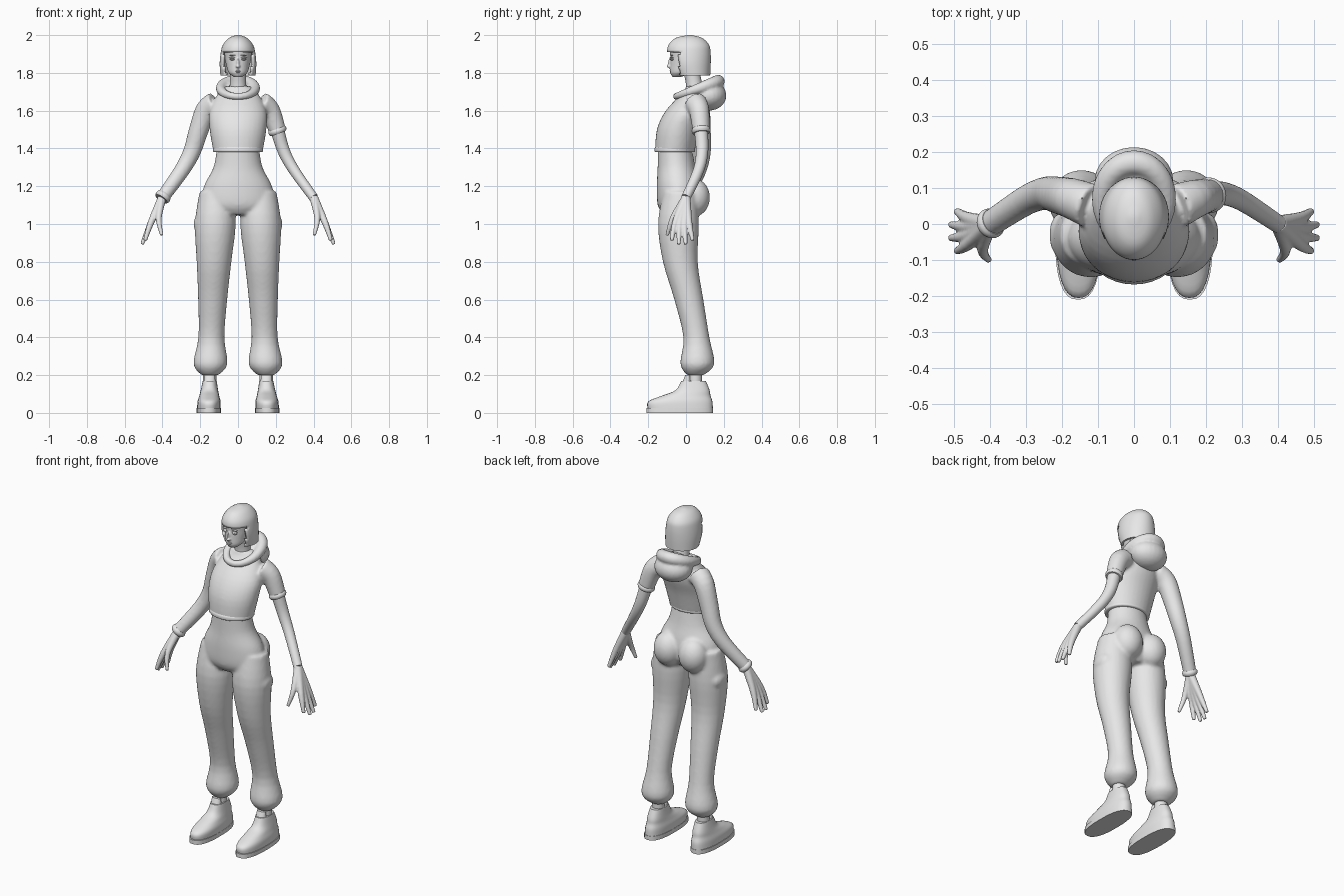
import bpy, bmesh, math
from mathutils import Vector

if "Cube" in bpy.data.objects:
    bpy.data.objects.remove(bpy.data.objects["Cube"])

grey = bpy.data.materials.new("plain grey")
grey.use_nodes = True
COLOR = (.8, .8, .8, 1)
grey.diffuse_color = COLOR
grey.node_tree.nodes["Principled BSDF"].inputs["Base Color"].default_value = COLOR


def spline(rows, closed, steps=4):
    """Smoothly resample rows of x, y, z and two radii."""
    points = [Vector(row) for row in rows]
    count = len(points)

    def pick(i):
        return points[i % count] if closed else points[max(0, min(count - 1, i))]

    out = []
    for i in range(count if closed else count - 1):
        before, start, end, after = (pick(i + k) for k in range(-1, 3))
        for k in range(steps):
            t = k / steps
            bend_in, bend_out = (end - before) / 2, (after - start) / 2
            ease = t * t * (3 - 2 * t)
            out.append(start.lerp(end, ease) + bend_in * t * (1 - t) ** 2
                       - bend_out * t * t * (1 - t))
    return out if closed else out + [points[-1]]


def skin(name, rows, ref=None, side=1, closed=False, power=2, segs=32):
    """Skin elliptical rings: level ones, or square to the path when ref is given."""
    path = spline(rows, closed)
    count = len(path)
    bm = bmesh.new()
    rings = []
    for i, p in enumerate(path):
        u, v = Vector((1, 0, 0)), Vector((0, 1, 0))
        if ref:
            ahead = path[(i + 1) % count] if closed else path[min(i + 1, count - 1)]
            behind = path[i - 1] if closed else path[max(i - 1, 0)]
            along = Vector((ahead - behind)[:3]).normalized()
            u = Vector(ref)
            u = (u - along * u.dot(along)).normalized()
            v = along.cross(u)
        ring = []
        for k in range(segs):
            angle = math.tau * k / segs
            c, s = (math.copysign(abs(f) ** (2 / power), f)
                    for f in (math.cos(angle), math.sin(angle)))
            q = Vector(p[:3]) + u * (c * p[3]) + v * (s * p[4])
            ring.append(bm.verts.new((q.x * side, q.y, q.z)))
        rings.append(ring)
    for i in range(count if closed else count - 1):
        low, high = rings[i], rings[(i + 1) % count]
        for k in range(segs):
            m = (k + 1) % segs
            bm.faces.new((low[k], low[m], high[m], high[k]))
    if not closed:
        bm.faces.new(rings[0])
        bm.faces.new(rings[-1])
    return finish(name, bm)


def stack(name, rows, x=0, lean=0, **options):
    """Level rings from rows of height, y, half width and (if not round) half depth."""
    return skin(name, [(x + lean * r[0], r[1], r[0], r[2], r[-1]) for r in rows], **options)


def tube(name, path, first, last, ref=(0, 1, 0), side=1):
    """Round limb whose radius changes evenly from first to last."""
    radii = [first + (last - first) * i / (len(path) - 1) for i in range(len(path))]
    return skin(name, [(*p, r, r) for p, r in zip(path, radii)], ref=ref, side=side)


def cuff(name, path, radius, side=1):
    """Short rolled band around the end of a sleeve."""
    end = Vector(path[-1])
    back = (Vector(path[-2]) - end).normalized()
    rows = [(*(end + back * (k * .01)), radius - d, radius - d)
            for k, d in zip(range(-1, 3), (.005, 0, 0, .005))]
    return skin(name, rows, ref=(0, 1, 0), side=side)


def ball(name, center, size):
    bm = bmesh.new()
    bmesh.ops.create_uvsphere(bm, u_segments=24, v_segments=16, radius=1)
    bmesh.ops.scale(bm, vec=size, verts=bm.verts)
    bmesh.ops.translate(bm, vec=center, verts=bm.verts)
    return finish(name, bm)


def finish(name, bm):
    bmesh.ops.recalc_face_normals(bm, faces=bm.faces)
    mesh = bpy.data.meshes.new(name)
    bm.to_mesh(mesh)
    bm.free()
    mesh.materials.append(grey)
    ob = bpy.data.objects.new(name, mesh)
    bpy.context.collection.objects.link(ob)
    select([ob])
    bpy.ops.object.shade_smooth_by_angle(angle=math.radians(50))
    return ob


def select(parts):
    bpy.ops.object.select_all(action='DESELECT')
    for ob in parts:
        ob.select_set(True)
    bpy.context.view_layer.objects.active = parts[0]


def fuse(name, parts, voxel):
    """Blend overlapping volumes into one soft surface."""
    select(parts)
    bpy.ops.object.join()
    ob = parts[0]
    ob.name = name
    blend = ob.modifiers.new("Blend", 'REMESH')
    blend.mode, blend.voxel_size = 'VOXEL', voxel
    soften = ob.modifiers.new("Soften", 'SMOOTH')
    soften.factor, soften.iterations = .5, 4
    for modifier in ("Blend", "Soften"):
        bpy.ops.object.modifier_apply(modifier=modifier)
    bpy.ops.object.shade_smooth_by_angle(angle=math.radians(50))


SIDES = {"left": 1, "right": -1}

# Trousers: hips, legs gathered at the ankle, seat and thigh pockets
parts = [stack("hips", [(1.41, -.06, .11, .09), (1.3, -.05, .13, .1), (1.2, -.04, .18, .115),
                        (1.1, -.04, .19, .11), (1.05, -.04, .13, .08)])]
for s in SIDES.values():
    parts.append(stack("leg", [(1.17, -.03, .09), (1, -.04, .108), (.8, -.03, .092),
                               (.6, .015, .077), (.4, .055, .069), (.26, .06, .09),
                               (.2, .05, .045)], x=.155, lean=-.035, side=s))
    parts.append(ball("seat", (s * .083, .045, 1.14), (.085, .082, .1)))
    parts.append(ball("thigh_pocket", (s * .205, -.03, 1), (.03, .06, .05)))
fuse("trousers", parts, .01)

# Cropped top: body, one short sleeve and one long sleeve
ARM = [(.12, .05, 1.64), (.17, .07, 1.6), (.21, .08, 1.49), (.245, .085, 1.38),
       (.3, .065, 1.28), (.4, 0, 1.14)]
fuse("cropped_top", [
    stack("torso", [(1.38, -.06, .13, .104), (1.5, -.04, .15, .114), (1.6, 0, .15, .107),
                    (1.7, .05, .1, .065), (1.73, .05, .06, .05)]),
    tube("short_sleeve", ARM[:3], .062, .045),
    tube("long_sleeve", ARM, .062, .036, side=-1)], .009)

# Rolled hems on the top
stack("waist_hem", [(z, -.06, r, r - .025) for z, r in
                    ((1.38, .125), (1.385, .132), (1.4, .132), (1.41, .126))])
cuff("short_sleeve_hem", ARM[:3], .049)
cuff("long_sleeve_cuff", ARM, .042, side=-1)

# Hood lying open on the shoulders
rim = []
for k in range(12):
    c, s = math.cos(math.tau * k / 12), math.sin(math.tau * k / 12)
    thick = .027 - .008 * c
    rim.append((.09 * s, .06 - .11 * c, 1.715 - .04 * c, thick, thick))
fuse("hood", [skin("hood_rim", rim, ref=(0, 0, 1), closed=True),
              ball("hood_bag", (0, .12, 1.68), (.11, .094, .08))], .008)

# Arms, and hands fanned out from the wrist
wrist = ARM[-1]
for word, s in SIDES.items():
    tube(word + "_arm", ARM[2 if s > 0 else -2:], .036, .025, side=s)
    hand = [tube("thumb", [wrist, (.42, -.07, 1.03), (.403, -.1, .94)], .022, .009,
                 ref=(1, 0, 0), side=s)]
    for k in range(4):
        fan = k - 1.5
        knuckle = (.46, -.02 - .024 * fan, 1.01)
        tip = (.51 - .008 * fan * fan, -.02 - .037 * fan, .89 + .01 * fan * fan)
        hand.append(tube("finger", [wrist, knuckle, tip], .024, .01, ref=(1, 0, 0), side=s))
    fuse(word + "_hand", hand, .0045)

# Shoes and ankles
for word, s in SIDES.items():
    stack(word + "_ankle", [(.13, .05, .035), (.24, .05, .035)], x=.15, side=s)
    stack(word + "_sole", [(z, -.033, .064, .177) for z in (0, .025)], x=.155, side=s, power=2.5)
    stack(word + "_shoe", [(.02, -.03, .062, .172), (.06, -.03, .061, .17), (.09, 0, .053, .13),
                           (.12, .035, .046, .09), (.17, .04, .037, .065)],
          x=.155, lean=-.03, side=s, power=2.4)
    stack(word + "_tongue", [(.1, 0, .035, .045), (.2, .01, .028, .014)], x=.15, side=s)

# Neck, head and facial features
stack("neck", [(1.66, .05, .06), (1.73, .045, .044), (1.85, .02, .043)])
fuse("head", [
    stack("skull", [(1.777, -.05, .02), (1.8, -.03, .049, .053), (1.84, -.005, .062, .079),
                    (1.88, .01, .07, .093), (1.93, .015, .072, .098), (1.97, .015, .05, .07)]),
    ball("nose_tip", (0, -.087, 1.835), (.012, .017, .009)),
    ball("nose_bridge", (0, -.083, 1.85), (.007, .013, .03))], .004)
ball("upper_lip", (0, -.08, 1.811), (.017, .007, .004))
ball("lower_lip", (0, -.078, 1.804), (.014, .008, .005))
for word, s in SIDES.items():
    ball(word + "_eye", (s * .03, -.073, 1.872), (.014, .012, .006))
    ball(word + "_eyelid", (s * .03, -.076, 1.88), (.017, .011, .003))
    ball(word + "_brow", (s * .03, -.077, 1.893), (.019, .009, .003))

# Bobbed hair with a fringe, cut open around the face
hair = stack("bobbed_hair", [(1.785, .035, .093), (1.85, .02, .097, .111), (1.91, .015, .091, .115),
                             (1.95, .015, .079, .106), (1.985, .015, .048, .07), (2, .02, .01)],
             segs=48)
bm = bmesh.new()
bm.from_mesh(hair.data)
opening = []
for face in bm.faces:
    spot = face.calc_center_median()
    underside = len(face.verts) > 4 and spot.z < 1.8
    if underside or (spot.y < -.035 and spot.z < 1.905):
        opening.append(face)
bmesh.ops.delete(bm, geom=opening, context='FACES')
bm.to_mesh(hair.data)
bm.free()
shell = hair.modifiers.new("Thickness", 'SOLIDIFY')
shell.thickness, shell.offset = .014, -1
select([hair])
bpy.ops.object.modifier_apply(modifier="Thickness")
